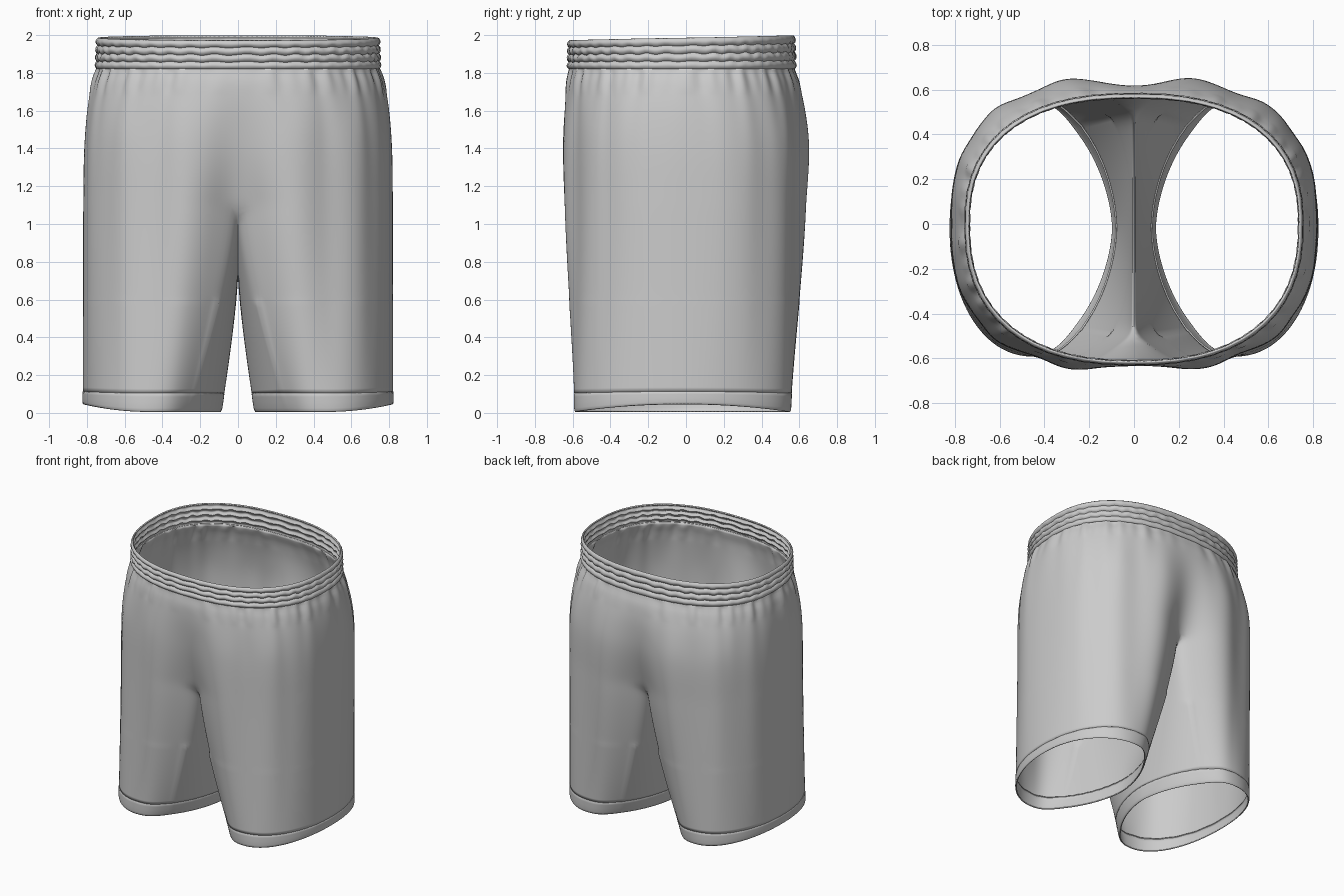
import bpy, bmesh
from math import sin, cos, pi, exp, sqrt

if "Cube" in bpy.data.objects:
    bpy.data.objects.remove(bpy.data.objects["Cube"])

SPLIT, TOP, CROTCH = 1.1, 1.835, 0.72
OUT, INN = 150, 50          # columns on the outside and the inseam of a leg
# height, half width, front depth, back depth
PROFILE = [(1.1, .825, .662, .655), (1.4, .82, .66, .66), (1.6, .802, .65, .637),
           (1.75, .772, .635, .602), (1.835, .745, .618, .573), (2.1, .738, .613, .562)]


def smooth(t):
    t = max(0, min(1, t))
    return t * t * (3 - 2 * t)


def radii(z):
    """Smooth curve through the profile points."""
    P = PROFILE
    for i in range(len(P) - 1):
        if z <= P[i + 1][0] or i == len(P) - 2:
            break
    p, q = P[i], P[i + 1]
    o, r = P[max(i - 1, 0)], P[min(i + 2, len(P) - 1)]
    h = q[0] - p[0]
    t = max(0, (z - p[0]) / h)
    res = []
    for k in (1, 2, 3):
        m0 = (q[k] - o[k]) / (q[0] - o[0]) * h
        m1 = (r[k] - p[k]) / (r[0] - p[0]) * h
        res.append((2*t**3 - 3*t*t + 1) * p[k] + (t**3 - 2*t*t + t) * m0
                   + (3*t*t - 2*t**3) * q[k] + (t**3 - t*t) * m1)
    return res


def oval(phi, rx, rf, rb, n):
    c, s = cos(phi), sin(phi)
    x = rx * abs(c) ** (2 / n) * (1 if c > 0 else -1)
    y = rb * abs(s) ** (2 / n) if s > 0 else -rf * abs(s) ** (2 / n)
    return x, y


def outline(a, z, side):
    """Half outline of the seat: a=0 front centre, a=1 back centre."""
    phi = -pi / 2 + pi * a
    rx, rf, rb = radii(z)
    d = TOP - z
    drop = smooth(d / 0.4)
    x, y = oval(phi, rx, rf, rb, 2.4 + 0.2 * drop)
    if a in (0, 1):
        x = 0
    edge = min(1, 5 * cos(phi))
    start = min(1, d / .03)
    # small gathers under the band, long folds front and back
    gather = .009 * sin(44 * phi + side) * start * exp(-d / .13)
    gather += .008 * sin(27 * phi + 2 * side) * start * exp(-d / .3)
    off = pi / 2 - abs(phi)
    wide = .02 * cos(12 * (off - .25) + .3 * side * sin(phi)) * drop * sin(phi) ** 2
    f = 1 + edge * (gather + wide - .006 * drop)
    v = max(0, min(1, (1.75 - z) / .65))
    dip = 1 - (.025 * drop + .2 * v ** 1.6) * exp(-(abs(x) / (.09 + .06 * v)) ** 1.6)
    return x * f, y * f * dip, z


def hem_angle(u):
    return ((-125 + 250 * u) if u <= 1 else (125 + 110 * (u - 1))) * pi / 180


def leg(u, s, side, puff=0.0):
    """Leg surface: u in 0..1 outside, 1..2 inseam; s=0 split, s=1 hem."""
    psi = hem_angle(u)
    if u <= 1:
        x0, y0, z0 = outline(u, SPLIT, side)
    else:
        t = u - 1
        yb, yf = outline(1, SPLIT, side)[1], outline(0, SPLIT, side)[1]
        x0, y0 = 0, yb + (yf - yb) * t
        z0 = CROTCH + (SPLIT - CROTCH) * abs(2 * t - 1) ** 2.4
    n = 2.1 - .4 * smooth(-1.5 * cos(psi))
    hx, hy = oval(psi, .367 + puff, .572 + puff, .572 + puff, n)
    hz = .04 * max(0, cos(psi)) ** 2 + .005
    w = s ** 1.3
    return (x0 + (.455 + hx - x0) * w, y0 + (-.018 + hy - y0) * w, z0 + (hz - z0) * s)


def leg_at(u, h, side, puff=0.0):
    """Point on the leg at distance h above the hem edge."""
    h *= 1 - .32 * max(0, cos(hem_angle(u))) ** 2
    z0, z1 = leg(u, 0, side)[2], leg(u, 1, side)[2]
    return leg(u, 1 - h / (z0 - z1), side, puff)


def add_grid(bm, rows, closed, side):
    vs = [[bm.verts.new((x * side, y, z)) for x, y, z in r] for r in rows]
    for r0, r1 in zip(vs, vs[1:]):
        n = len(r0)
        for i in range(n if closed else n - 1):
            q = [r0[i], r1[i], r1[(i + 1) % n], r0[(i + 1) % n]]
            bm.faces.new(q if side > 0 else q[::-1])


def finish(bm, name, thick):
    bmesh.ops.remove_doubles(bm, verts=bm.verts, dist=.0004)
    me = bpy.data.meshes.new(name)
    bm.to_mesh(me)
    bm.free()
    ob = bpy.data.objects.new(name, me)
    bpy.context.collection.objects.link(ob)
    m = ob.modifiers.new("cloth", 'SOLIDIFY')
    m.thickness, m.offset = thick, -1
    bpy.ops.object.select_all(action='DESELECT')
    ob.select_set(True)
    bpy.context.view_layer.objects.active = ob
    bpy.ops.object.shade_smooth_by_angle(angle=pi / 3)
    return ob


us = [i / OUT for i in range(OUT + 1)] + [1 + k / INN for k in range(1, INN)]

# Seat and both legs, softened where the legs part
body = bmesh.new()
for side in (1, -1):
    seat = [[outline(i / OUT, TOP + (SPLIT - TOP) * j / 36, side)
             for i in range(OUT + 1)] for j in range(37)]
    add_grid(body, seat, False, side)
    ends = []
    for u in us:
        z0, z1 = leg(u, 0, side)[2], leg(u, 1, side)[2]
        ends.append((z0 - leg_at(u, .1, side)[2]) / (z0 - z1))
    legs = [[leg(u, e * j / 44, side) for u, e in zip(us, ends)] for j in range(45)]
    add_grid(body, legs, True, side)
bmesh.ops.remove_doubles(body, verts=body.verts, dist=.0004)
soft = [v for v in body.verts if .6 < v.co.z < 1.7]
for _ in range(12):
    bmesh.ops.smooth_vert(body, verts=soft, factor=.5, use_axis_x=True,
                          use_axis_y=True, use_axis_z=True)
finish(body, "seat_and_legs", .006)

# Folded hems with a stitched groove along the top
HEM = [(.106, -.001), (.101, -.004), (.096, .001), (.08, .002), (.05, .002),
       (.02, .002), (.006, 0), (0, -.004)]
for side, name in ((1, "right_hem"), (-1, "left_hem")):
    bm = bmesh.new()
    rows = [[leg_at(u, h + .002 * sin(u * 90) * (h > .09), side, p) for u in us]
            for h, p in HEM]
    add_grid(bm, rows, True, side)
    finish(bm, name, .008)

# Elastic waistband with four puffed ribs
bm = bmesh.new()
rows = []
N, R = 240, 40
for j in range(R + 1):
    t = 1 - j / R
    row = []
    for i in range(N):
        phi = 2 * pi * i / N
        puff = .002 + .012 * abs(sin(4 * pi * t)) ** .8
        puff += .0025 * sin(58 * phi + 2 * int(t * 4)) * sin(pi * t)
        rx, rf, rb = radii(TOP + .1 * t)
        x, y = oval(phi, rx + puff, rf + puff, rb + puff, 2.4)
        top = 1.986 + .013 * sin(phi)
        wave = .004 * sin(40 * phi) * sin(pi * t)
        row.append((x, y, 1.82 + (top - 1.82) * t + wave))
    rows.append(row)
add_grid(bm, rows, True, 1)
finish(bm, "waistband", .01)
